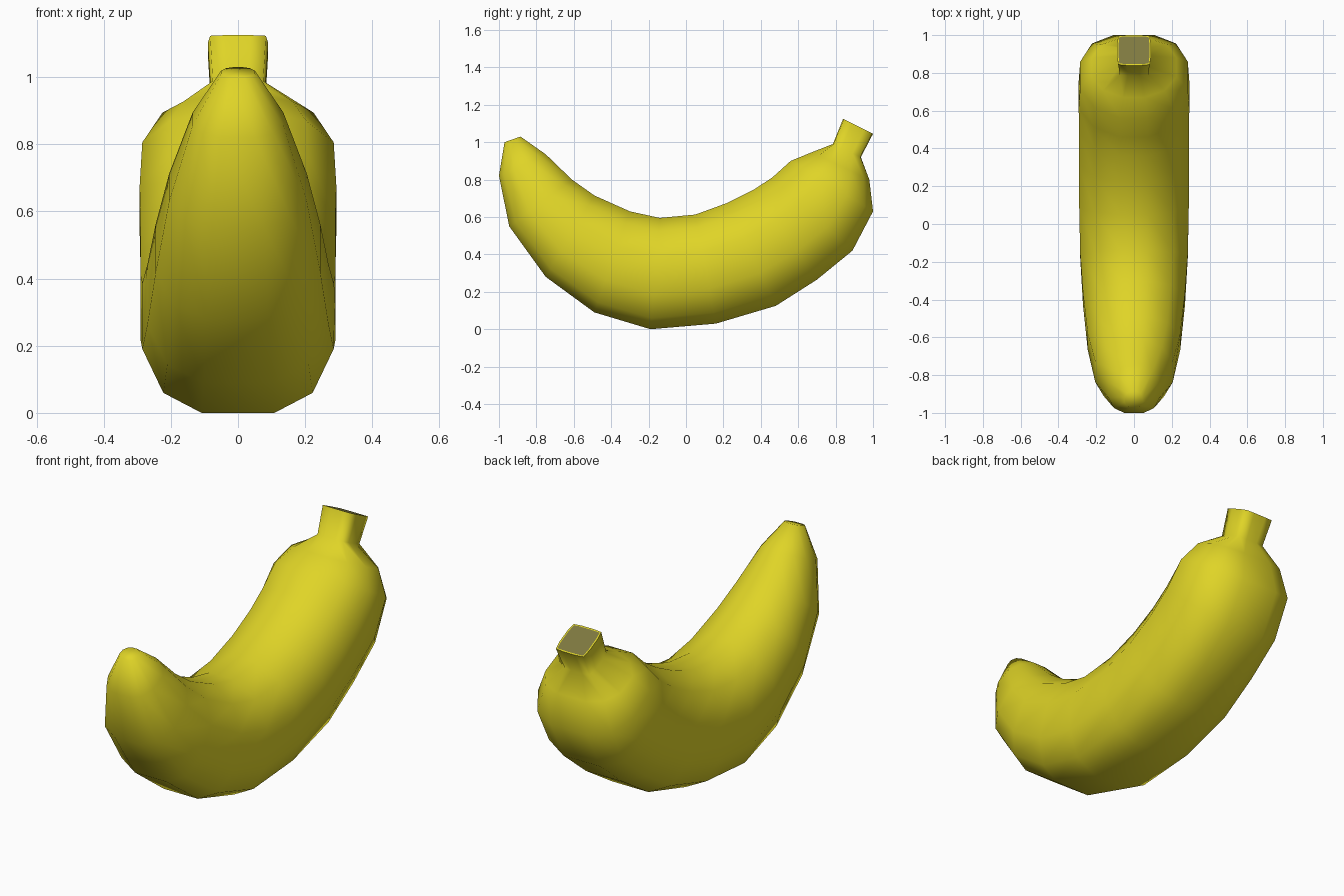
import bpy, bmesh
from mathutils import Vector

if "Cube" in bpy.data.objects:
    bpy.data.objects.remove(bpy.data.objects["Cube"])


def material(name, rgb):
    m = bpy.data.materials.new(name)
    m.diffuse_color = (*rgb, 1)
    m.use_nodes = True
    m.node_tree.nodes["Principled BSDF"].inputs["Base Color"].default_value = m.diffuse_color
    return m


# half cross-sections (x, outer-to-inner): faceted body and boxy stem
BODY = [(.38, -1), (.78, -.8), (1, -.36), (1, .3), (.72, .76), (.25, 1)]
STEM = [(.4, -1), (.92, -.95), (1, -.4), (1, .4), (.92, .95), (.4, 1)]

# rings from tip to stem: outer y z, inner y z, half width
RINGS = [
    (-.97, 1.0, -.885, 1.03, .05),
    (-1.0, .82, -.75, .935, .135),
    (-.945, .55, -.61, .80, .205),
    (-.75, .28, -.49, .715, .245),
    (-.49, .09, -.30, .63, .27),
    (-.19, 0, -.14, .595, .285),
    (.16, .03, .05, .613, .29),
    (.48, .125, .22, .675, .29),
    (.70, .265, .36, .745, .29),
    (.89, .42, .46, .81, .293),
    (1.0, .63, .56, .90, .285),
    (.98, .80, .67, .945, .225),
    (.935, .92, .785, .99, .082),
    (1.0, 1.045, .84, 1.125, .09),
]

bm = bmesh.new()
loops = []
for i, (oy, oz, iy, iz, w) in enumerate(RINGS):
    half = STEM if i >= len(RINGS) - 2 else BODY
    outline = half + [(-x, t) for x, t in reversed(half)]
    outer, inner = Vector((0, oy, oz)), Vector((0, iy, iz))
    loops.append([bm.verts.new(outer.lerp(inner, (t + 1) / 2) + Vector((x * w, 0, 0)))
                  for x, t in outline])

# peel skin
for a, b in zip(loops, loops[1:]):
    for k in range(len(a)):
        j = (k + 1) % len(a)
        bm.faces.new((a[k], a[j], b[j], b[k])).smooth = True

# rounded tip and flat cut stem end
bm.faces.new(loops[0][::-1]).smooth = True
cut = bm.faces.new(loops[-1])
for e in cut.edges:
    e.smooth = False
bmesh.ops.recalc_face_normals(bm, faces=bm.faces[:])
bmesh.ops.inset_region(bm, faces=[cut], thickness=.008)
cut.material_index = 1

mesh = bpy.data.meshes.new("banana")
bm.to_mesh(mesh)
bm.free()
mesh.materials.append(material("banana yellow", (.74, .66, .02)))
mesh.materials.append(material("cut stem brown", (.21, .19, .05)))
banana = bpy.data.objects.new("banana", mesh)
bpy.context.collection.objects.link(banana)
